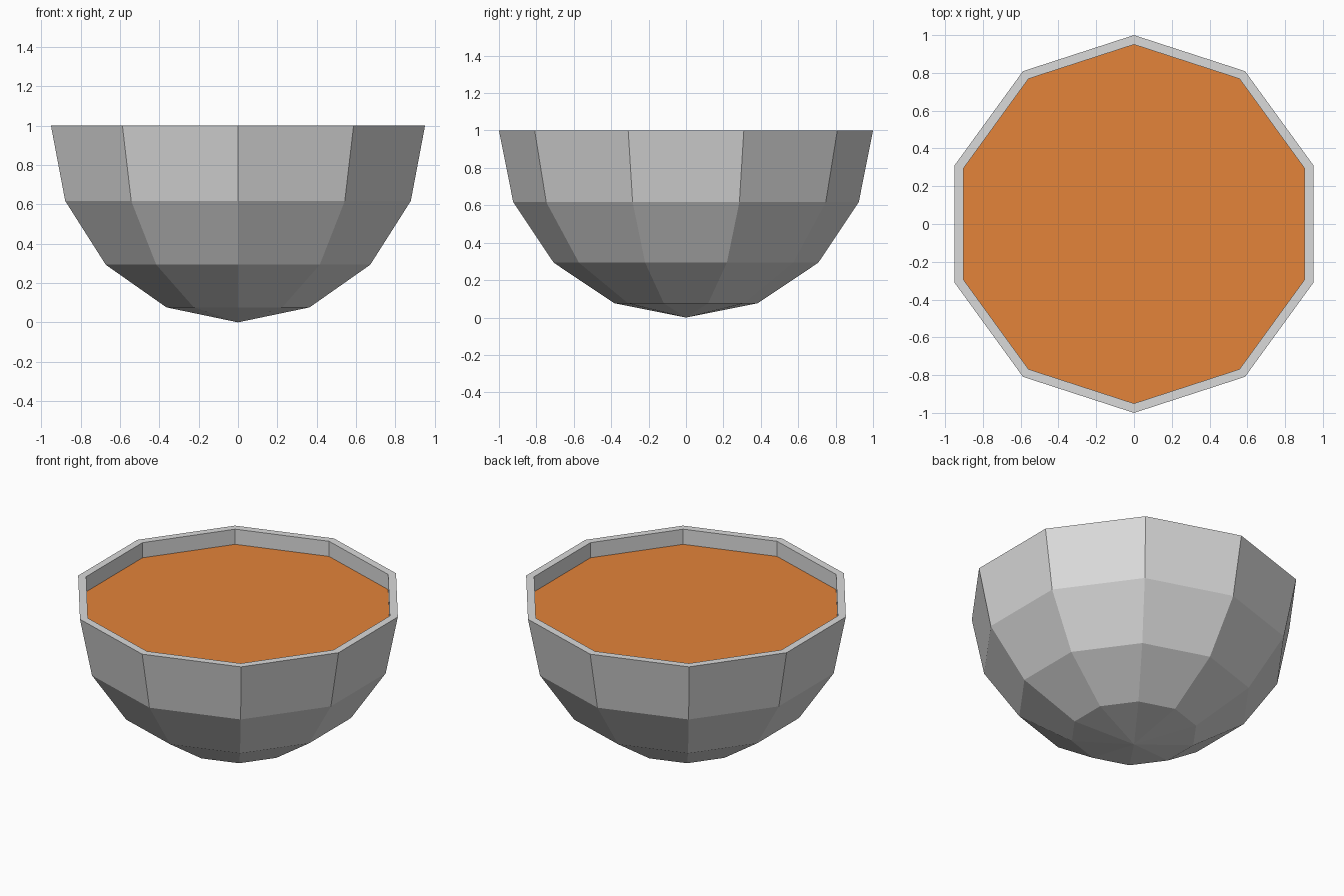
import bpy
import bmesh
from math import sin, cos, pi

cube = bpy.data.objects.get("Cube")
if cube:
    bpy.data.objects.remove(cube, do_unlink=True)

SIDES = 10
INNER = 0.95       # radius of the opening
FILL = 0.9         # height of the soup surface


def material(name, rgb):
    mat = bpy.data.materials.new(name)
    mat.use_nodes = True
    mat.diffuse_color = (*rgb, 1)
    mat.node_tree.nodes["Principled BSDF"].inputs["Base Color"].default_value = (*rgb, 1)
    return mat


def add_object(name, bm, mat):
    bmesh.ops.recalc_face_normals(bm, faces=bm.faces)
    mesh = bpy.data.meshes.new(name)
    bm.to_mesh(mesh)
    bm.free()
    mesh.materials.append(mat)
    obj = bpy.data.objects.new(name, mesh)
    bpy.context.collection.objects.link(obj)
    return obj


def ring(bm, radius, z):
    # One corner points straight to the back
    angles = [pi / 2 + 2 * pi * i / SIDES for i in range(SIDES)]
    return [bm.verts.new((radius * cos(a), radius * sin(a), z)) for a in angles]


def bridge(bm, low, high):
    for i in range(SIDES):
        j = (i + 1) % SIDES
        bm.faces.new((low[i], low[j], high[j], high[i]))


# Bowl: faceted half sphere, flat rim and upright inner wall
bm = bmesh.new()
steps = [k * pi / 8 for k in range(1, 5)]
profile = [(sin(a), 1 - cos(a)) for a in steps] + [(INNER, 1), (INNER, FILL)]
rings = [ring(bm, r, z) for r, z in profile]
for low, high in zip(rings, rings[1:]):
    bridge(bm, low, high)
tip = bm.verts.new((0, 0, 0))
for i in range(SIDES):
    bm.faces.new((tip, rings[0][(i + 1) % SIDES], rings[0][i]))
add_object("bowl", bm, material("light grey", (0.7, 0.7, 0.7)))

# Soup: flat surface filling the bowl, facing up
bm = bmesh.new()
bm.faces.new(ring(bm, INNER, FILL))
soup = add_object("soup_surface", bm, material("orange", (0.77, 0.227, 0.041)))
if soup.data.polygons[0].normal.z < 0:
    soup.data.flip_normals()
